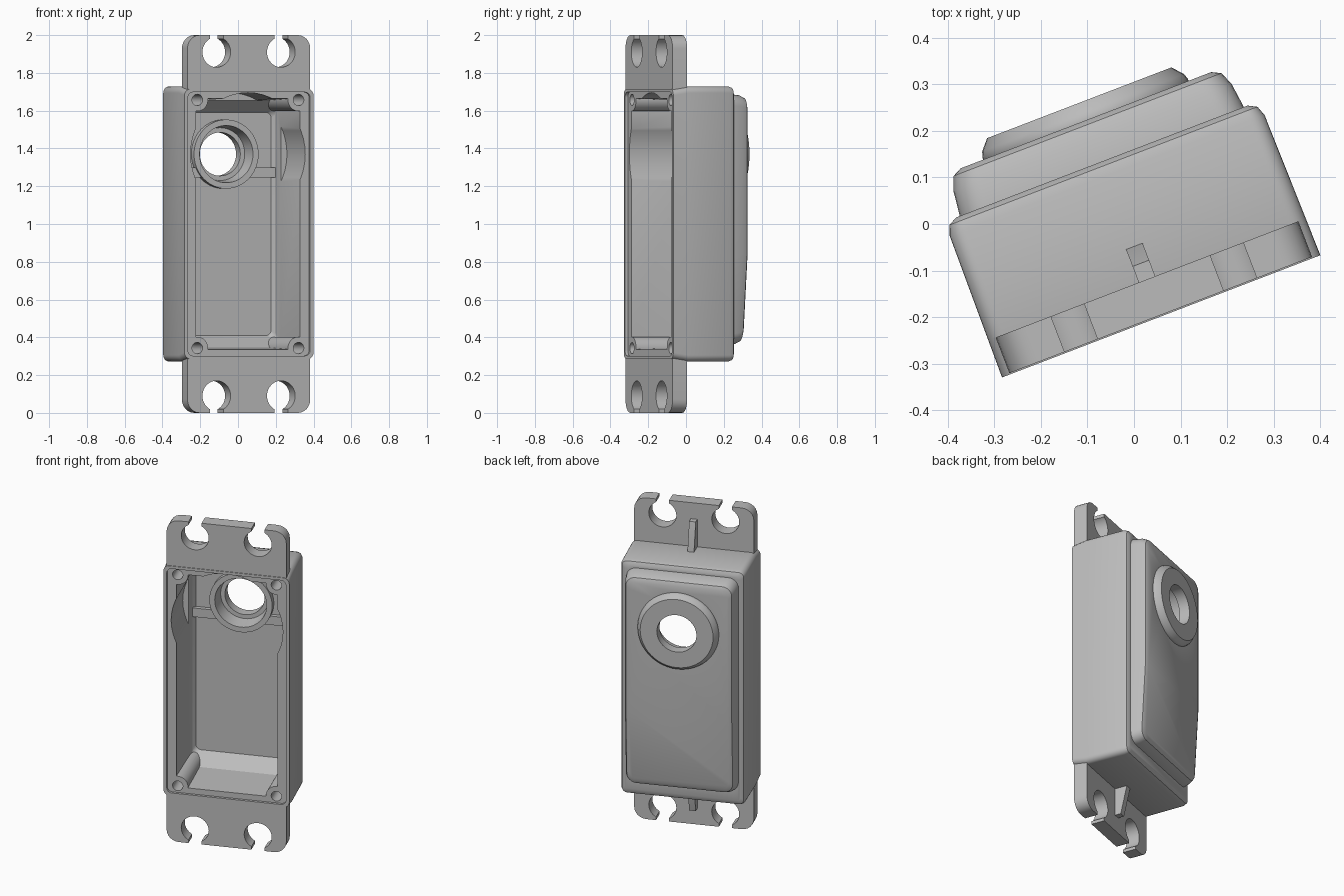
import bpy, bmesh, math
from mathutils import Matrix, Vector

cube = bpy.data.objects.get("Cube")
if cube:
    bpy.data.objects.remove(cube, do_unlink=True)

grey = bpy.data.materials.new("plain_grey")
grey.use_nodes = True
grey.diffuse_color = (0.5, 0.5, 0.5, 1)
grey.node_tree.nodes["Principled BSDF"].inputs["Base Color"].default_value = (0.5, 0.5, 0.5, 1)

MID = 1.0        # height of the case centre
SHAFT = 1.37     # height of the output shaft


def finish_mesh(name, bm):
    bmesh.ops.remove_doubles(bm, verts=bm.verts, dist=1e-5)
    bmesh.ops.recalc_face_normals(bm, faces=bm.faces)
    mesh = bpy.data.meshes.new(name)
    bm.to_mesh(mesh)
    bm.free()
    mesh.materials.append(grey)
    obj = bpy.data.objects.new(name, mesh)
    bpy.context.collection.objects.link(obj)
    return obj


def outline(hx, hz, r, steps):
    """Rounded rectangle in the x-z plane."""
    pts = []
    for q, (sx, sz) in enumerate([(1, 1), (-1, 1), (-1, -1), (1, -1)]):
        for i in range(steps + 1):
            a = math.pi / 2 * (q + i / steps)
            pts.append((sx * (hx - r) + r * math.cos(a), sz * (hz - r) + r * math.sin(a)))
    return pts


def loft(name, sections, x=0, z=MID, steps=6):
    """Join rounded rectangles (y, half width, half height, radius) along y."""
    bm = bmesh.new()
    rings = [[bm.verts.new((x + px, y, z + pz)) for px, pz in outline(hx, hz, r, steps)]
             for y, hx, hz, r in sections]
    for a, b in zip(rings, rings[1:]):
        for i in range(len(a)):
            j = (i + 1) % len(a)
            bm.faces.new((a[i], a[j], b[j], b[i]))
    bm.faces.new(rings[0])
    bm.faces.new(rings[-1])
    return finish_mesh(name, bm)


def turned(name, profile, x=0, z=SHAFT):
    """Round part from (y, radius) steps."""
    return loft(name, [(y, r, r, r) for y, r in profile], x, z, steps=12)


def box(name, lo, hi):
    bm = bmesh.new()
    bmesh.ops.create_cube(bm, size=1)
    lo, hi = Vector(lo), Vector(hi)
    for v in bm.verts:
        v.co = (lo + hi) / 2 + Matrix.Diagonal(hi - lo) @ v.co
    return finish_mesh(name, bm)


def combine(target, other, operation):
    mod = target.modifiers.new("combine", "BOOLEAN")
    mod.operation = operation
    mod.solver = "EXACT"
    mod.object = other
    bpy.context.view_layer.objects.active = target
    bpy.ops.object.modifier_apply(modifier=mod.name)
    bpy.data.objects.remove(other, do_unlink=True)


def add(other):
    combine(case, other, "UNION")


def cut(other):
    combine(case, other, "DIFFERENCE")


# main case body with softened back edges
case = loft("case", [(-0.206, 0.366, 0.715, 0.035), (-0.12, 0.365, 0.729, 0.035),
                     (0.118, 0.362, 0.729, 0.035), (0.14, 0.354, 0.721, 0.03),
                     (0.15, 0.335, 0.702, 0.025)])

# mounting flange
add(loft("flange", [(-0.203, 0.348, 1, 0.07), (-0.121, 0.348, 1, 0.07)]))

# raised back cover, its lower part sloping in
cover = loft("cover", [(0.13, 0.329, 0.667, 0.06), (0.205, 0.32, 0.659, 0.06),
                       (0.235, 0.308, 0.645, 0.055), (0.245, 0.288, 0.625, 0.05)], z=1.0225)
bm = bmesh.new()
bm.from_mesh(cover.data)
bmesh.ops.bisect_plane(bm, geom=bm.verts[:] + bm.edges[:] + bm.faces[:],
                       plane_co=(0, 0, 0.84), plane_no=(0, 0, 1))
for v in bm.verts:
    if v.co.y > 0.2 and v.co.z < 0.84:
        v.co.y -= 0.055 * (0.84 - v.co.z)
bm.to_mesh(cover.data)
bm.free()
add(cover)

# raised ring around the shaft
add(turned("shaft_ring", [(0.2, 0.238), (0.25, 0.236), (0.262, 0.232), (0.285, 0.212)]))

# open front: lip, then hollow with a screw post left in each corner
cut(loft("lip", [(-0.3, 0.347, 0.698, 0.03), (-0.19, 0.347, 0.698, 0.03)]))
hollow = loft("hollow", [(-0.3, 0.297, 0.667, 0.03), (0.08, 0.29, 0.655, 0.03),
                         (0.15, 0.285, 0.605, 0.03), (0.17, 0.27, 0.59, 0.03)])
corners = [(sx * 0.287, MID + sz * 0.657) for sx in (-1, 1) for sz in (-1, 1)]
for x, z in corners:
    combine(hollow, turned("post", [(-0.5, 0.06), (0.3, 0.06)], x, z), "DIFFERENCE")
cut(hollow)
cut(turned("gear_clearance", [(-0.25, 0.325), (0.08, 0.325)]))
for x, z in corners:
    cut(turned("screw_hole", [(-0.3, 0.03), (0.05, 0.03)], x, z))

# bearing seat with side ribs, and the shaft bore
add(box("seat_rib", (-0.295, 0.145, 1.245), (0.295, 0.2, 1.3)))
add(turned("bearing_seat", [(0.13, 0.183), (0.21, 0.183)]))
cut(turned("bearing_bore", [(0, 0.163), (0.145, 0.15), (0.222, 0.14)]))
cut(turned("shaft_bore", [(0, 0.115), (0.5, 0.115)]))

# open-ended mounting holes
for sx in (-1, 1):
    for sz in (-1, 1):
        x, z = sx * 0.183, MID + sz * 0.91
        cut(turned("mount_hole", [(-0.4, 0.08), (0, 0.08)], x, z))
        ends = sorted((z, MID + sz * 1.1))
        cut(box("mount_slot", (x - 0.038, -0.4, ends[0]), (x + 0.038, 0, ends[1])))

# small stiffening ribs behind the flange
parts = [case]
for name, s in (("top_rib", 1), ("bottom_rib", -1)):
    bm = bmesh.new()
    profile = [(-0.13, 0.7), (-0.045, 0.7), (-0.045, 0.73), (-0.084, 0.9), (-0.13, 0.9)]
    face = bm.faces.new([bm.verts.new((-0.019, y, MID + s * z)) for y, z in profile])
    new = bmesh.ops.extrude_face_region(bm, geom=[face])["geom"]
    bmesh.ops.translate(bm, vec=(0.038, 0, 0),
                        verts=[g for g in new if isinstance(g, bmesh.types.BMVert)])
    parts.append(finish_mesh(name, bm))

# turn the whole model and shade it
place = Matrix.Rotation(math.radians(21), 4, "Z") @ Matrix.Translation((-0.0165, 0, 0))
bpy.ops.object.select_all(action="DESELECT")
for obj in parts:
    obj.data.transform(place)
    obj.select_set(True)
bpy.context.view_layer.objects.active = case
bpy.ops.object.shade_smooth_by_angle(angle=math.radians(30))
